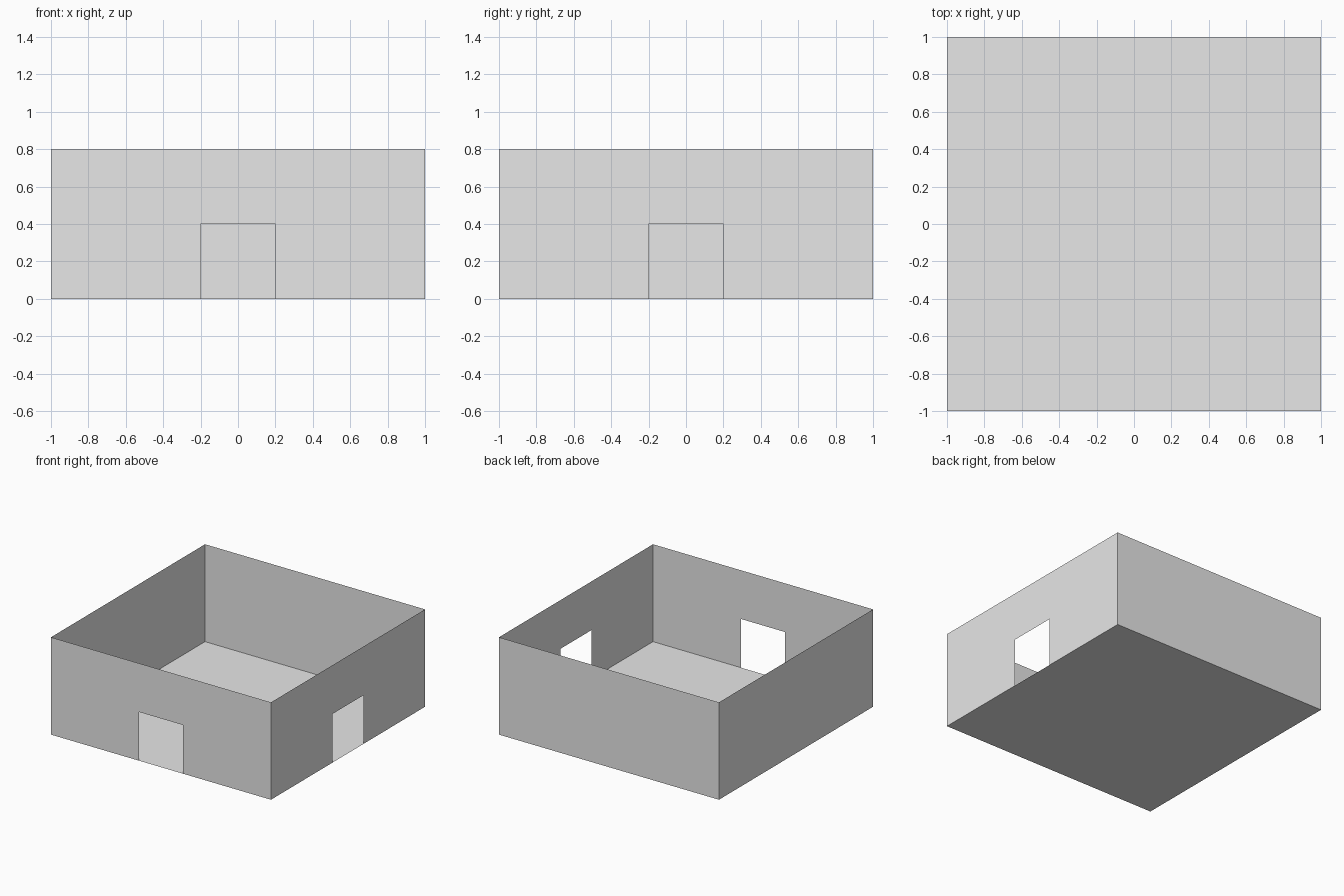
import bpy
import bmesh
from math import pi
from mathutils import Matrix

if "Cube" in bpy.data.objects:
    bpy.data.objects.remove(bpy.data.objects["Cube"])

HALF, HEIGHT = 1.0, 0.8          # room half width and wall height
DOOR_HALF, DOOR_TOP = 0.2, 0.4   # doorway opening

grey = bpy.data.materials.new("light_grey")
grey.diffuse_color = (0.8, 0.8, 0.8, 1)
grey.use_nodes = True
grey.node_tree.nodes["Principled BSDF"].inputs["Base Color"].default_value = grey.diffuse_color


def sheet(name, outline, matrix):
    """One flat single-sided panel from a 2D outline, placed by a matrix."""
    bm = bmesh.new()
    bm.faces.new([bm.verts.new((u, v, 0)) for u, v in outline])
    bm.transform(matrix)
    mesh = bpy.data.meshes.new(name)
    bm.to_mesh(mesh)
    bm.free()
    mesh.materials.append(grey)
    bpy.context.collection.objects.link(bpy.data.objects.new(name, mesh))


def wall(name, angle, door):
    """Upright wall facing -y, turned about z; a doorway notches its foot."""
    notch = [(-DOOR_HALF, 0), (-DOOR_HALF, DOOR_TOP),
             (DOOR_HALF, DOOR_TOP), (DOOR_HALF, 0)] if door else []
    outline = [(-HALF, 0)] + notch + [(HALF, 0), (HALF, HEIGHT), (-HALF, HEIGHT)]
    place = (Matrix.Rotation(angle, 4, 'Z')
             @ Matrix.Translation((0, -HALF, 0))
             @ Matrix.Rotation(pi / 2, 4, 'X'))
    sheet(name, outline, place)


# Floor
sheet("floor", [(-HALF, -HALF), (HALF, -HALF), (HALF, HALF), (-HALF, HALF)],
      Matrix.Identity(4))

# Four thin walls, doorways in the front and right ones
for i, (name, door) in enumerate([("front_wall", True), ("right_wall", True),
                                  ("back_wall", False), ("left_wall", False)]):
    wall(name, i * pi / 2, door)
